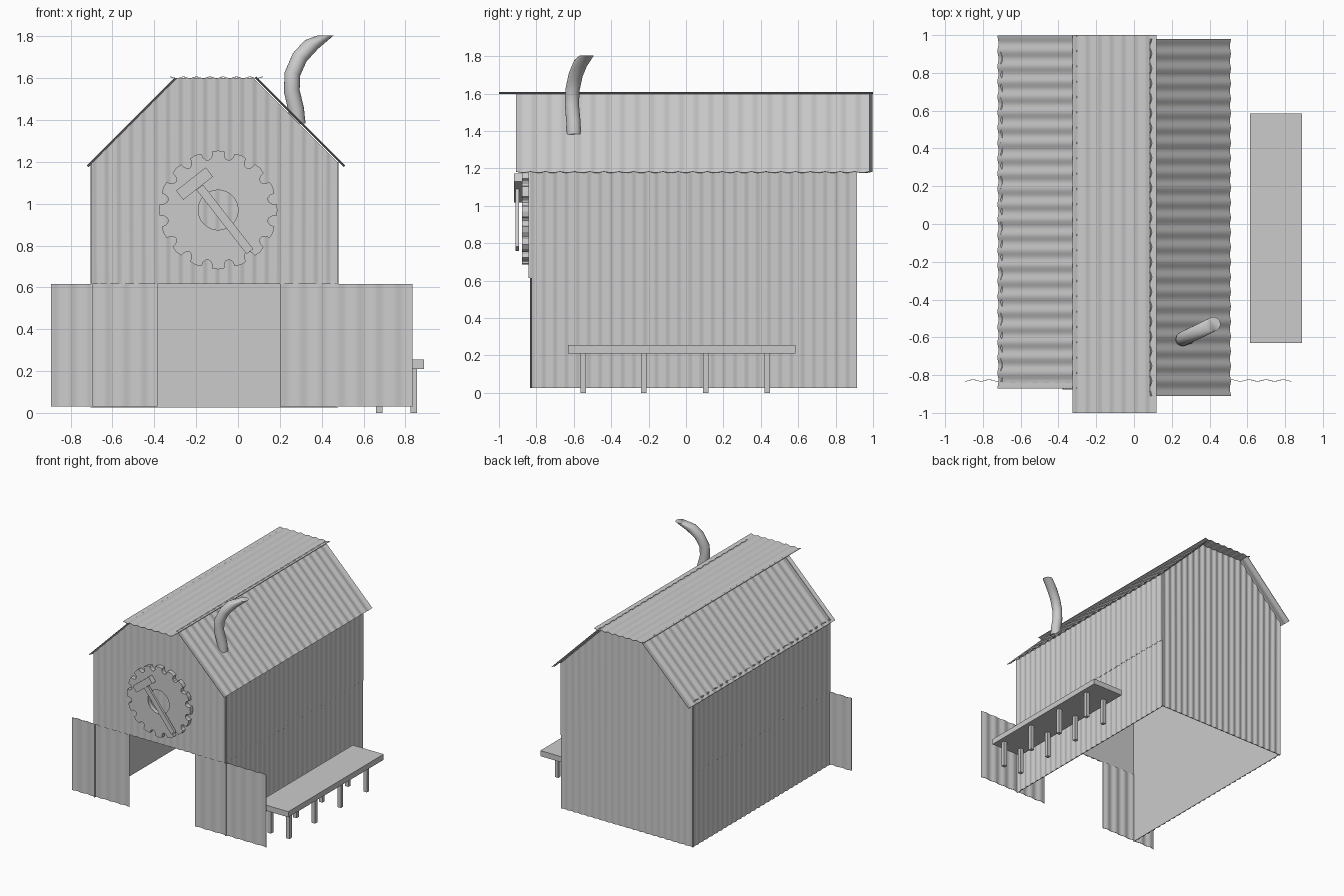
import bpy, bmesh, math
from mathutils import Vector, Matrix

old = bpy.data.objects.get("Cube")
if old:
    bpy.data.objects.remove(old, do_unlink=True)

grey = bpy.data.materials.new("plain grey")
grey.use_nodes = True
grey.diffuse_color = (0.6, 0.6, 0.6, 1)
grey.node_tree.nodes["Principled BSDF"].inputs["Base Color"].default_value = (0.6, 0.6, 0.6, 1)


def finish(name, bm, smooth=False):
    bmesh.ops.recalc_face_normals(bm, faces=bm.faces)
    mesh = bpy.data.meshes.new(name)
    bm.to_mesh(mesh)
    bm.free()
    mesh.materials.append(grey)
    ob = bpy.data.objects.new(name, mesh)
    bpy.context.collection.objects.link(ob)
    if smooth:
        bpy.ops.object.select_all(action='DESELECT')
        ob.select_set(True)
        bpy.context.view_layer.objects.active = ob
        bpy.ops.object.shade_smooth_by_angle(angle=math.radians(50))
    return ob


def box(name, lo, hi, turn=None):
    lo, hi = Vector(lo), Vector(hi)
    bm = bmesh.new()
    bmesh.ops.create_cube(bm, size=1)
    bmesh.ops.scale(bm, vec=hi - lo, verts=bm.verts)
    if turn:
        bm.transform(Matrix.Rotation(turn, 4, 'Y'))
    bmesh.ops.translate(bm, vec=(lo + hi) / 2, verts=bm.verts)
    return finish(name, bm)


def sheet(name, start, end, rise, period=0.06, flat_back=True, top=None):
    """Corrugated sheet: waves run from start to end, ribs follow rise."""
    start, end, rise = Vector(start), Vector(end), Vector(rise)
    along = end - start
    out = along.cross(rise).normalized()
    waves = round(along.length / period)
    steps = waves * 8
    bm = bmesh.new()
    rows = []
    cuts = sorted({i / steps for i in range(steps + 1)} | set(top[1] if top else ()))
    for t in cuts:
        w = 0.004 * math.cos(t * waves * math.tau)
        foot = start + along * t
        head = foot + rise * (top[0](foot.x) if top else 1)
        back = -0.006 if flat_back else w - 0.003
        rows.append([bm.verts.new(p) for p in (foot + out * w, head + out * w,
                                              head + out * back, foot + out * back)])
    for a, b in zip(rows, rows[1:]):
        for k in range(4):
            bm.faces.new((a[k], a[(k + 1) % 4], b[(k + 1) % 4], b[k]))
    bm.faces.new(rows[0])
    bm.faces.new(rows[-1])
    return finish(name, bm, True)


# Walls: lower and upper tiers
L, R, F, B = -0.70, 0.475, -0.835, 0.91
FLOOR, MID, EAVE, RIDGE = 0.025, 0.615, 1.2, 1.6
for tier, z, h, gap in (("lower", FLOOR, MID - FLOOR, 0), ("upper", MID, EAVE - MID, 0.002)):
    up = (0, 0, h)
    sheet(tier + "_right_wall", (L - gap, B, z), (L - gap, F, z), up).name = tier + "_left_side_wall"
    sheet(tier + "_right_side_wall", (R + gap, F, z), (R + gap, B, z), up)
sheet("lower_back_wall", (R, B, FLOOR), (L, B, FLOOR), (0, 0, MID - FLOOR))


# Gable ends follow the three-sided roof line
def gable(x):
    return min(RIDGE, EAVE + x - L, EAVE + R - x) - MID


knee = (RIDGE - EAVE) / (R - L)
bends = (knee, 1 - knee)
sheet("front_gable", (L, F - 0.004, MID), (R, F - 0.004, MID), (0, 0, 1), top=(gable, bends))
sheet("back_gable", (R, B, MID), (L, B, MID), (0, 0, 1), top=(gable, bends))

# Open sliding doors
for side, x0, x1 in (("right", -0.895, -0.385), ("left", 0.2, 0.835)):
    sheet(side + "_door", (x0, -0.83, 0.03), (x1, -0.83, 0.03), (0, 0, 0.585), 0.085, False)

# Roof sheets
sheet("right_roof_slope", (0.51, -0.91, 1.18), (0.51, 0.98, 1.18), (-0.425, 0, 0.425), 0.08, False)
sheet("left_roof_slope", (-0.72, 0.997, 1.18), (-0.72, -0.87, 1.18), (0.42, 0, 0.42), 0.08, False)
sheet("roof_top", (-0.325, -1, 1.604), (0.12, -1, 1.604), (0, 2, 0), 0.06, False)

# Bench with four pairs of legs
box("bench_seat", (0.615, -0.63, 0.21), (0.89, 0.585, 0.255))
for i, y in enumerate((-0.55, -0.225, 0.105, 0.435)):
    for side, x in (("inner", 0.675), ("outer", 0.84)):
        box(f"bench_{side}_leg_{i + 1}", (x - 0.015, y - 0.015, 0), (x + 0.015, y + 0.015, 0.21))

# Gear ring with rounded gaps between its teeth
TEETH = 16
bm = bmesh.new()
shape = [(-0.27, 0.28), (0, 0.284), (0.27, 0.28), (0.29, 0.26), (0.38, 0.247), (0.5, 0.243),
         (0.62, 0.247), (0.71, 0.26)]
rings = []
for i in range(TEETH):
    for step, r in shape:
        a = (i + step) / TEETH * math.tau
        rings.append([bm.verts.new((-0.095 + q * math.sin(a), y, 0.97 + q * math.cos(a)))
                      for q, y in ((r, -0.877), (r, -0.842), (0.095, -0.842), (0.095, -0.877))])
for a, b in zip(rings, rings[1:] + rings[:1]):
    for k in range(4):
        bm.faces.new((a[k], a[(k + 1) % 4], b[(k + 1) % 4], b[k]))
finish("gear", bm)

# Hammer lying across the gear
tilt = math.radians(-38)
box("hammer_head", (-0.298, -0.92, 1.068), (-0.118, -0.875, 1.124), tilt)
box("hammer_handle", (-0.083, -0.912, 0.73), (-0.043, -0.893, 1.12), tilt)

# Bent chimney pipe, cut level at the top
path = [Vector(p) for p in ((0.285, -0.6, 1.38), (0.278, -0.602, 1.45), (0.257, -0.61, 1.54),
                            (0.26, -0.607, 1.62), (0.295, -0.59, 1.70), (0.35, -0.565, 1.76),
                            (0.42, -0.53, 1.805))]
bm = bmesh.new()
rings = []
for i, p in enumerate(path):
    axis = path[min(i + 1, len(path) - 1)] - path[max(i - 1, 0)]
    if i == len(path) - 1:
        axis = Vector((0, 0, 1))
    elif i == len(path) - 2:
        axis = axis.normalized() + Vector((0, 0, 0.5))
    turn = Vector((0, 0, 1)).rotation_difference(axis)
    rings.append([bm.verts.new(p + turn @ Vector((0.038 * math.cos(k / 20 * math.tau),
                                                  0.038 * math.sin(k / 20 * math.tau), 0)))
                  for k in range(20)])
for a, b in zip(rings, rings[1:]):
    for k in range(20):
        bm.faces.new((a[k], a[(k + 1) % 20], b[(k + 1) % 20], b[k]))
bm.faces.new(rings[0])
bm.faces.new(rings[-1])
finish("chimney_pipe", bm, True)
